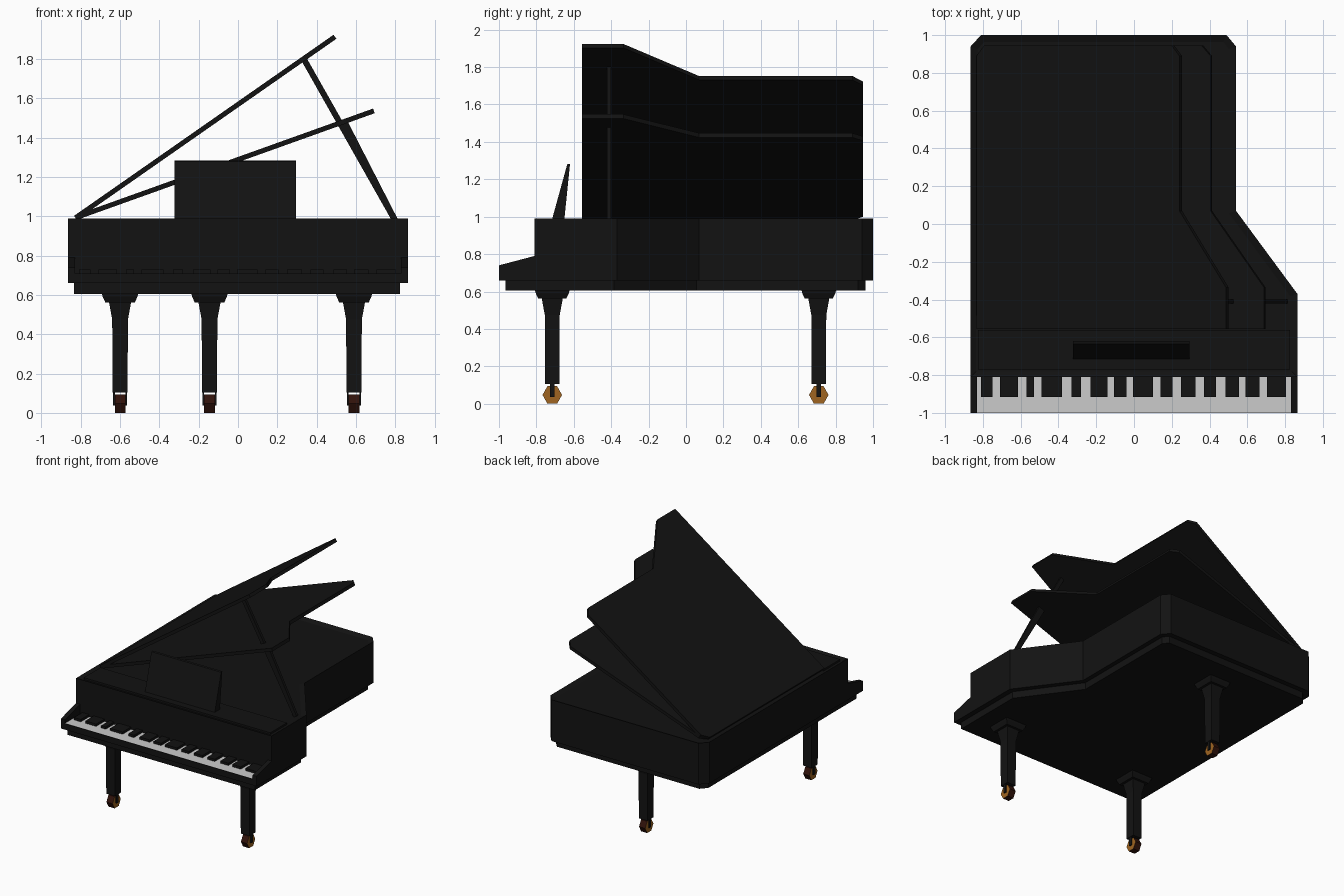
import bpy, bmesh
from math import radians, sin, cos, pi
from mathutils import Vector, Matrix

if "Cube" in bpy.data.objects:
    bpy.data.objects.remove(bpy.data.objects["Cube"])


def material(name, rgb):
    m = bpy.data.materials.new(name)
    m.diffuse_color = (*rgb, 1)
    m.use_nodes = True
    m.node_tree.nodes["Principled BSDF"].inputs["Base Color"].default_value = m.diffuse_color
    return m


BLACK = material("black lacquer", (0.006, 0.006, 0.006))
IVORY = material("ivory", (0.8, 0.8, 0.8))
BRASS = material("brass", (0.35, 0.13, 0.015))
TYRE = material("dark brown", (0.03, 0.006, 0.003))


def finish(name, bm, *mats):
    bmesh.ops.recalc_face_normals(bm, faces=bm.faces)
    me = bpy.data.meshes.new(name)
    bm.to_mesh(me)
    bm.free()
    for m in mats or (BLACK,):
        me.materials.append(m)
    ob = bpy.data.objects.new(name, me)
    bpy.context.collection.objects.link(ob)
    return ob


def prism_bm(pts, a, b, axis="z"):
    """Extrude a 2D outline along an axis from a to b."""
    place = {"z": lambda p, t: (p[0], p[1], t),
             "x": lambda p, t: (t, p[0], p[1]),
             "y": lambda p, t: (p[0], t, p[1])}[axis]
    bm = bmesh.new()
    lo = [bm.verts.new(place(p, a)) for p in pts]
    hi = [bm.verts.new(place(p, b)) for p in pts]
    bm.faces.new(lo)
    bm.faces.new(hi)
    n = len(pts)
    for i in range(n):
        j = (i + 1) % n
        bm.faces.new((lo[i], lo[j], hi[j], hi[i]))
    return bm


def prism(name, pts, a, b, axis="z", mat=BLACK):
    return finish(name, prism_bm(pts, a, b, axis), mat)


def rect(x0, x1, y0, y1):
    return [(x0, y0), (x1, y0), (x1, y1), (x0, y1)]


# Case with a raised rim around the shallow top recess
bm = prism_bm([(-0.865, -0.81), (0.865, -0.81), (0.865, -0.37), (0.54, 0.07),
               (0.54, 0.94), (0.49, 1), (-0.81, 1), (-0.865, 0.94)], 0.66, 0.99)
bmesh.ops.recalc_face_normals(bm, faces=bm.faces)
top = [f for f in bm.faces if f.normal.z > 0.9]
bmesh.ops.inset_region(bm, faces=top, thickness=0.04)
bmesh.ops.translate(bm, vec=(0, 0, -0.015), verts=top[0].verts)
finish("case", bm)
prism("front_board", rect(-0.825, 0.825, -0.77, -0.56), 0.97, 0.99)

# Bottom frame, set in from the case
prism("bottom_frame", [(-0.835, -0.965), (0.825, -0.965), (0.825, -0.385), (0.505, 0.055),
                       (0.505, 0.92), (0.47, 0.96), (-0.79, 0.96), (-0.835, 0.91)], 0.605, 0.66)

# Keyboard
prism("key_bed", rect(-0.83, 0.83, -1, -0.81), 0.66, 0.709)
for side, x in (("left", -0.865), ("right", 0.83)):
    prism(side + "_cheek", [(-1, 0.66), (-0.81, 0.66), (-0.81, 0.79), (-1, 0.74)], x, x + 0.035, "x")
bm = bmesh.new()
bm.faces.new([bm.verts.new((x, y, 0.711)) for x, y in rect(-0.83, 0.83, -1, -0.81)])
finish("white_keys", bm, IVORY)
KEYS = [(-.81, -.75), (-.71, -.615), (-.57, -.53), (-.49, -.38), (-.33, -.28), (-.23, -.14), (-.105, -.04),
        (-.005, .10), (.14, .205), (.25, .325), (.37, .435), (.485, .555), (.59, .665), (.705, .805)]
for x0, x1 in KEYS:
    prism("black_key", rect(x0, x1, -0.915, -0.81), 0.709, 0.73)

# Music stand
prism("music_stand", [(-0.715, 0.99), (-0.65, 0.99), (-0.62, 1.283), (-0.635, 1.28)], -0.322, 0.295, "x")

# Two lids hinged on the left edge, each with its prop
LID = [(0, -0.557), (1.61, -0.557), (1.61, -0.335), (1.31, 0.07),
       (1.31, 0.89), (1.26, 0.945), (0.05, 0.945), (0, 0.89)]
for label, angle, tip in (("upper", 34.9, (0.335, 1.80)), ("lower", 19.7, (0.54, 1.485))):
    lid = prism(label + "_lid", LID, 0, 0.025)
    lid.data.transform(Matrix.Translation((-0.82, 0, 0.982)) @ Matrix.Rotation(radians(-angle), 4, "Y"))
    foot, end = Vector((0.80, 0.978)), Vector(tip)
    d = (end - foot).normalized()
    side = Vector((-d.y, d.x)) * 0.015
    prism(label + "_prop", [foot - side, foot + side, end + side, end - side], -0.422, -0.40, "y")


# Square legs stacked from (height, half width) sections, with forked casters
SECTIONS = [(0.605, 0.092), (0.59, 0.088), (0.562, 0.075), (0.562, 0.056), (0.475, 0.04), (0.105, 0.038)]
for label, x, y in (("front_left", -0.6, -0.715), ("front_right", 0.59, -0.715), ("back", -0.145, 0.71)):
    bm = bmesh.new()
    rings = [[bm.verts.new((x + sx * h, y + sy * h, z)) for sx, sy in ((-1, -1), (1, -1), (1, 1), (-1, 1))]
             for z, h in SECTIONS]
    for a, b in zip(rings, rings[1:]):
        for i in range(4):
            bm.faces.new((a[i], a[i - 1], b[i - 1], b[i]))
    bm.faces.new(rings[0])
    bm.faces.new(rings[-1])
    finish(label + "_leg", bm)
    for s in (-1, 1):
        xs = sorted((x + s * 0.027, x + s * 0.036))
        prism(label + "_fork", rect(y - 0.012, y + 0.012, 0.037, 0.107), *xs, "x")
    hexagon = [(y + 0.052 * cos(i * pi / 3), 0.047 + 0.054 * sin(i * pi / 3)) for i in range(6)]
    bm = prism_bm(hexagon, x - 0.027, x + 0.027, "x")
    for f in bm.faces:
        f.material_index = 0 if len(f.verts) == 6 else 1
    finish(label + "_caster", bm, BRASS, TYRE)
